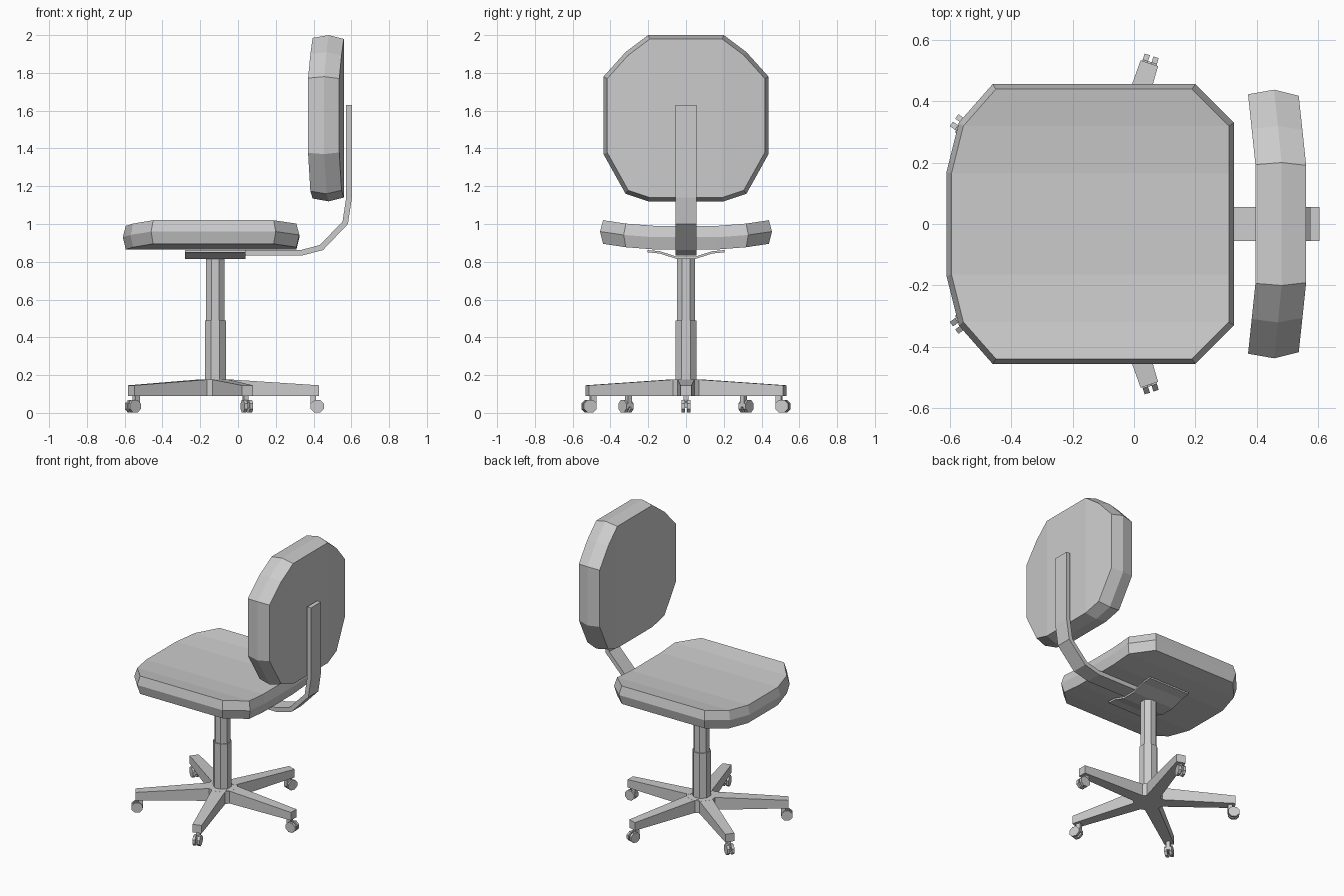
import bpy, bmesh, math
from mathutils import Matrix, Vector

if "Cube" in bpy.data.objects:
    bpy.data.objects.remove(bpy.data.objects["Cube"])

CX = -0.12  # column axis


def make(name, verts, faces):
    me = bpy.data.meshes.new(name)
    bm = bmesh.new()
    vs = [bm.verts.new(v) for v in verts]
    for f in faces:
        bm.faces.new([vs[i] for i in f])
    bmesh.ops.recalc_face_normals(bm, faces=bm.faces)
    bm.to_mesh(me)
    bm.free()
    ob = bpy.data.objects.new(name, me)
    bpy.context.collection.objects.link(ob)
    return ob


def loft(name, rings, caps=True):
    n = len(rings[0])
    faces = [(r * n + i, r * n + (i + 1) % n, (r + 1) * n + (i + 1) % n, (r + 1) * n + i)
             for r in range(len(rings) - 1) for i in range(n)]
    if caps:
        faces += [tuple(range(n)), tuple(range((len(rings) - 1) * n, len(rings) * n))]
    return make(name, [v for r in rings for v in r], faces)


def cushion(name, half, layers, place):
    """half: (across, low, high, bend) stations from edge inwards; layers: (inset, height)."""
    st = [(-a, lo, hi, c) for a, lo, hi, c in half] + list(reversed(half))
    n, amax = len(st), half[0][0]
    mid = (min(s[1] for s in st) + max(s[2] for s in st)) / 2
    span = max(s[2] for s in st) - mid
    verts, faces = [], []
    for inset, h in layers:
        ka, kb = 1 - inset / amax, 1 - inset / span
        low = [place(a * ka, mid + (lo - mid) * kb, h + c) for a, lo, hi, c in st]
        high = [place(a * ka, mid + (hi - mid) * kb, h + c) for a, lo, hi, c in st]
        verts += low + high[::-1]
    m = 2 * n
    for r in range(len(layers) - 1):
        faces += [(r * m + i, r * m + (i + 1) % m, (r + 1) * m + (i + 1) % m, (r + 1) * m + i)
                  for i in range(m)]
    for o in (0, (len(layers) - 1) * m):
        faces += [(o + i, o + i + 1, o + m - 2 - i, o + m - 1 - i) for i in range(n - 1)]
    return make(name, verts, faces)


def strip(path, t):
    """Offset an open 2D path by thickness t to its left, returning pairs of points."""
    p = [Vector(q) for q in path]
    out = []
    for i, q in enumerate(p):
        a = (q - p[i - 1]).normalized() if i else None
        b = (p[i + 1] - q).normalized() if i < len(p) - 1 else None
        a, b = a or b, b or a
        na, nb = Vector((-a.y, a.x)), Vector((-b.y, b.x))
        out.append((q, q + (na + nb) * (t / (1 + na.dot(nb)))))
    return out


def cylinder(name, r, z0, z1, sides, turn=0.0):
    ang = [turn + i * 2 * math.pi / sides for i in range(sides)]
    return loft(name, [[(CX + r * math.cos(a), r * math.sin(a), z) for a in ang] for z in (z0, z1)])


# Seat and backrest cushions
cushion("seat", [(.455, -.46, .2, .03), (.33, -.57, .325, .012), (.17, -.61, .325, 0)],
        [(.016, .865), (0, .93), (.016, .99)], lambda a, b, h: (b, a, h))
cushion("backrest", [(.437, 1.37, 1.78, -.024), (.32, 1.16, 1.91, -.012), (.2, 1.12, 2.0, 0)],
        [(.015, .395), (0, .48), (.02, .56)], lambda a, b, h: (h, a, b))

# Bent support bar from under the seat to the backrest
bar = strip([(-.1, .832), (.335, .832), (.45, .862), (.582, 1.0), (.603, 1.14), (.603, 1.63)], .03)
loft("back_support_bar", [[(o.x, -.055, o.y), (o.x, .055, o.y), (i.x, .055, i.y), (i.x, -.055, i.y)]
                          for o, i in bar])

# Folded mounting plate under the seat
plate = strip([(-.205, .85), (-.14, .844), (-.05, .815), (.05, .815), (.14, .844), (.205, .85)], .012)
loft("seat_plate", [[(-.28, o.x, o.y), (.04, o.x, o.y), (.04, i.x, i.y), (-.28, i.x, i.y)]
                    for o, i in plate])

# Gas column
cylinder("column_lower", .06, .15, .49, 8, math.pi / 8)
cylinder("column_upper", .053, .48, .825, 8, math.pi / 8)

# Five-star base with twin-wheel casters
cylinder("base_hub", .1, .09, .176, 10, math.pi / 10)


def block(name, sections):
    """sections: (radius, half width, bottom, top) along +x"""
    return loft(name, [[(r, -w, b), (r, w, b), (r, w, t), (r, -w, t)] for r, w, b, t in sections])


for k in range(5):
    turn = Matrix.Translation((CX, 0, 0)) @ Matrix.Rotation(k * math.tau / 5, 4, 'Z')
    parts = [block(f"base_arm_{k + 1}", [(.06, .045, .09, .178), (.55, .03, .09, .146)]),
             block(f"caster_stem_{k + 1}", [(.503, .013, .03, .095), (.532, .013, .03, .095)]),
             block(f"caster_housing_{k + 1}", [(.51, .009, .03, .065), (.555, .009, .025, .055)])]
    for side, y in (("a", -.024), ("b", .006)):
        ring = [(.54 + .038 * math.cos(a), .035 + .038 * math.sin(a) * .95)
                for a in [math.pi / 8 + i * math.pi / 4 for i in range(8)]]
        parts.append(loft(f"caster_wheel_{k + 1}{side}",
                          [[(x, yy, z) for x, z in ring] for yy in (y, y + .018)]))
    for ob in parts:
        ob.data.transform(turn)
